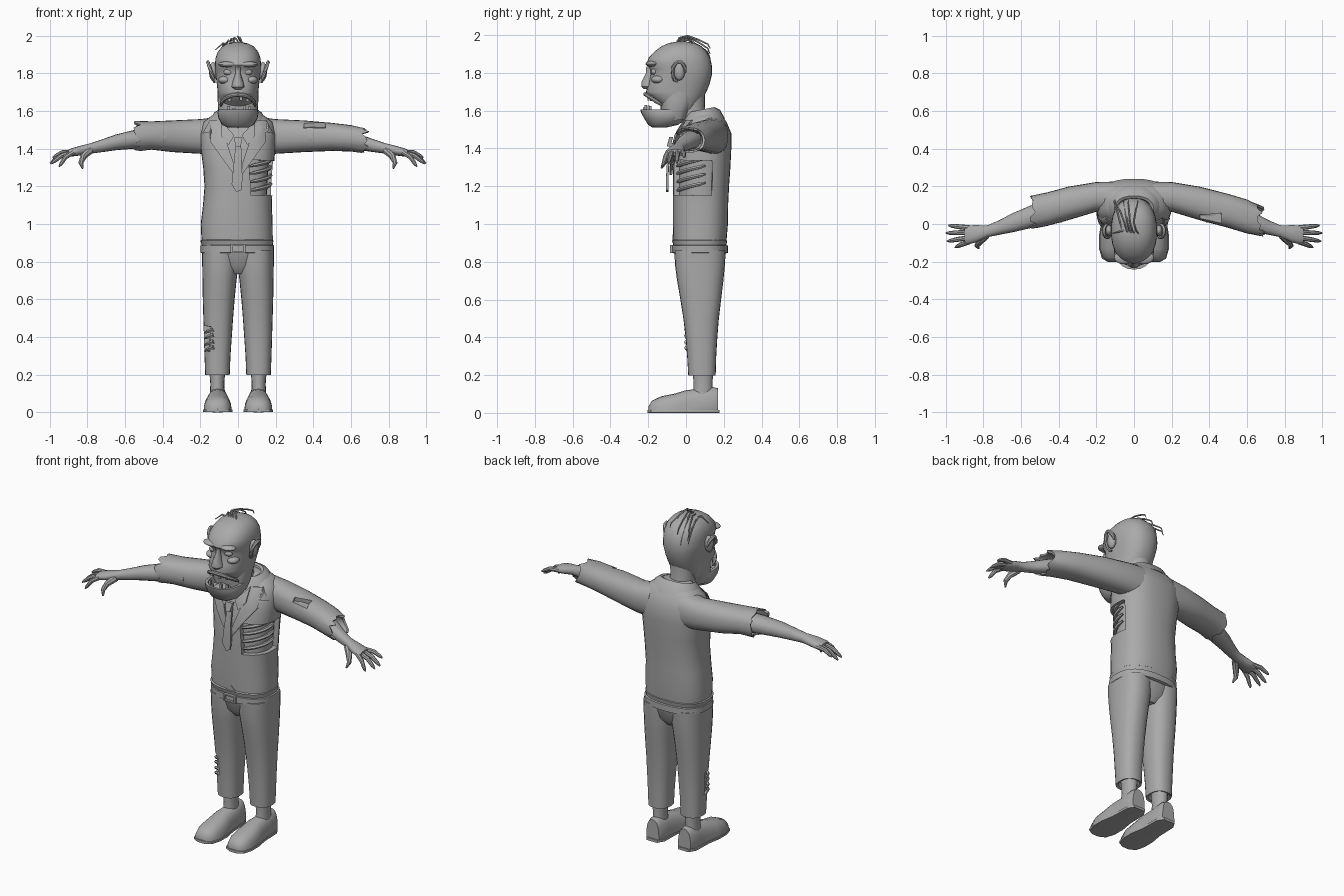
import bpy, bmesh, math, random
from mathutils import Vector

random.seed(4)
grey = bpy.data.materials.new("grey")
grey.diffuse_color = (0.4, 0.4, 0.4, 1)


def finish(name, bm):
    bmesh.ops.recalc_face_normals(bm, faces=bm.faces)
    me = bpy.data.meshes.new(name)
    bm.to_mesh(me)
    bm.free()
    me.materials.append(grey)
    ob = bpy.data.objects.new(name, me)
    bpy.context.collection.objects.link(ob)
    return ob


def skin(name, rings):
    """Bridge a list of point rings and cap both ends."""
    bm = bmesh.new()
    vs = [[bm.verts.new(p) for p in r] for r in rings]
    n = len(vs[0])
    for a, b in zip(vs, vs[1:]):
        for i in range(n):
            bm.faces.new((a[i], a[(i + 1) % n], b[(i + 1) % n], b[i]))
    bm.faces.new(vs[0])
    bm.faces.new(vs[-1])
    return finish(name, bm)


def loft(name, axis, rings, e=2.3, n=24, tilt=0, jag=0, jag_from=99, floor=None, flip=1):
    """Rings are (position on axis, u0, u1, v0, v1) rounded boxes."""
    out = []
    noise = [random.uniform(-jag, jag) for _ in range(n)]
    for k, (a, u0, u1, v0, v1) in enumerate(rings):
        pts = []
        for i in range(n):
            t = 2 * math.pi * i / n
            c, s = math.cos(t), math.sin(t)
            u = (u0 + u1) / 2 + (u1 - u0) / 2 * math.copysign(abs(c) ** (2 / e), c)
            v = (v0 + v1) / 2 + (v1 - v0) / 2 * math.copysign(abs(s) ** (2 / e), s)
            w = a + (noise[i] if k >= jag_from else 0)
            p = {"x": (w, u, v), "y": (u, w, v), "z": (u, v, w + tilt * (v - 0.08))}[axis]
            z = p[2] if floor is None else max(p[2], floor)
            pts.append((p[0] * flip, p[1], z))
        out.append(pts)
    return skin(name, out)


def tube(name, pts, radii, n=8):
    pts = [Vector(p) for p in pts]
    rings = []
    for i, p in enumerate(pts):
        d = pts[min(i + 1, len(pts) - 1)] - pts[max(i - 1, 0)]
        q = d.to_track_quat('Z', 'Y')
        rings.append([p + q @ Vector((math.cos(2 * math.pi * j / n), math.sin(2 * math.pi * j / n), 0)) * radii[i]
                      for j in range(n)])
    return skin(name, rings)


def ball(name, loc, size, n=16):
    bm = bmesh.new()
    bmesh.ops.create_uvsphere(bm, u_segments=n, v_segments=n // 2 + 2, radius=1)
    bmesh.ops.scale(bm, vec=size, verts=bm.verts)
    bmesh.ops.translate(bm, vec=loc, verts=bm.verts)
    return finish(name, bm)


def box(name, lo, hi, wobble=0):
    bm = bmesh.new()
    bmesh.ops.create_cube(bm, size=1)
    for v in bm.verts:
        v.co = [l + (h - l) * (c + 0.5) + random.uniform(-wobble, wobble) for c, l, h in zip(v.co, lo, hi)]
    return finish(name, bm)


def cut(ob, lo, hi, wobble):
    """Torn hole: subtract an uneven box and discard it."""
    c = box("tear_cutter", lo, hi, wobble)
    m = ob.modifiers.new("tear", 'BOOLEAN')
    m.operation, m.solver, m.object = 'DIFFERENCE', 'EXACT', c
    bpy.context.view_layer.objects.active = ob
    bpy.ops.object.modifier_apply(modifier="tear")
    bpy.data.objects.remove(c)


# Shirt body
TORSO = [(.895, -.193, .185, -.066, .213), (1.0, -.198, .184, -.07, .222), (1.1, -.186, .18, -.07, .223),
         (1.2, -.178, .184, -.07, .228), (1.3, -.185, .19, -.068, .235), (1.4, -.198, .198, -.055, .24),
         (1.48, -.2, .2, -.033, .24), (1.54, -.185, .185, .0, .215), (1.575, -.14, .14, .025, .19),
         (1.6, -.09, .09, .04, .16)]
shirt = loft("shirt", "z", TORSO, 2.5, 32)


def front(x, z):
    """Depth of the chest surface at x, z."""
    for a, b in zip(TORSO, TORSO[1:]):
        if z <= b[0] or b is TORSO[-1]:
            f = min(max((z - a[0]) / (b[0] - a[0]), 0), 1)
            x0, x1, y0, y1 = [p + (q - p) * f for p, q in zip(a[1:], b[1:])]
            k = min(abs((2 * x - x0 - x1) / (x1 - x0)), .97)
            return (y0 + y1) / 2 - (y1 - y0) / 2 * (1 - k ** 2.5) ** .4


def plate(name, pts, off=.008, thick=.007):
    """Cloth panel outlined in x, z and laid over the chest."""
    bm = bmesh.new()
    bm.faces.new([bm.verts.new((x, 0, z)) for x, z in pts])
    bmesh.ops.triangulate(bm, faces=bm.faces)
    bmesh.ops.subdivide_edges(bm, edges=bm.edges, cuts=2, use_grid_fill=True)
    for v in bm.verts:
        v.co.y = front(v.co.x, v.co.z) - off
    bmesh.ops.solidify(bm, geom=bm.faces[:], thickness=thick)
    return finish(name, bm)


# Torn chest with ribs
cut(shirt, (.06, -.2, 1.15), (.3, .13, 1.34), .012)
loft("chest_flesh", "z", [(z, x0 + .03, x1 - .028, y0 + .028, y1 - .03) for z, x0, x1, y0, y1 in TORSO[2:6]], 2.4)
for z in (1.19, 1.235, 1.28, 1.32):
    tube("rib", [(.004 + .168 * math.sin(t), .08 - .134 * math.cos(t), z + .03 * (t - .8))
                 for t in [.35 + .2 * k for k in range(8)]], [.006] + [.011] * 6 + [.006], 6)

# Collar, lapels, tie
loft("collar", "z", [(1.535, -.155, .155, -.035, .205), (1.585, -.13, .13, -.005, .18), (1.605, -.105, .105, .01, .15),
                     (1.6, -.092, .092, .015, .138), (1.55, -.085, .085, .02, .125)], 2.2, tilt=.2)
for s in (-1, 1):
    plate("lapel", [(s * x, z) for x, z in [(.1, 1.55), (.15, 1.55), (.19, 1.48), (.14, 1.49), (.15, 1.44),
                                            (.02, 1.26), (.015, 1.3)]], .012)
    plate("shirt_collar_tip", [(s * x, z) for x, z in [(.02, 1.47), (.09, 1.55), (.09, 1.47), (.05, 1.42)]], .018)
plate("tie", [(-.012, 1.43), (.016, 1.43), (.024, 1.24), (.018, 1.18), (-.008, 1.17), (-.034, 1.21)], .024, .012)
plate("tie_knot", [(-.022, 1.46), (.024, 1.46), (.014, 1.41), (-.012, 1.41)], .03, .02)
plate("shirt_gap", [(-.035, .915), (.035, .915), (0, .945)], .004, .004)

# Sleeves
SLEEVE = [(.1, .05, .225, 1.365, 1.57), (.2, .065, .223, 1.373, 1.557), (.35, .02, .198, 1.382, 1.55)]
left = loft("left_sleeve", "x", SLEEVE + [(.5, -.02, .16, 1.388, 1.537), (.6, -.05, .13, 1.385, 1.525),
            (.675, -.066, .1, 1.378, 1.51), (.67, -.056, .088, 1.388, 1.5), (.6, -.04, .08, 1.395, 1.495)],
            jag=.022, jag_from=5)
cut(left, (.355, -.08, 1.505), (.465, .055, 1.6), .008)
right = loft("right_sleeve", "x", SLEEVE + [(.46, -.01, .168, 1.395, 1.545), (.535, -.024, .15, 1.388, 1.548),
             (.53, -.014, .14, 1.398, 1.536), (.46, .0, .12, 1.405, 1.52)], jag=.02, jag_from=4, flip=-1)

# Arms and hands
for s in (-1, 1):
    loft("arm", "x", [(.38, .01, .15, 1.405, 1.52), (.55, -.022, .098, 1.4, 1.5), (.65, -.045, .055, 1.392, 1.475),
                      (.72, -.058, .018, 1.382, 1.45), (.78, -.07, -.008, 1.374, 1.43),
                      (.84, -.098, -.006, 1.364, 1.415), (.885, -.108, -.008, 1.358, 1.402),
                      (.9, -.1, -.015, 1.362, 1.396)], 2.2, 16, flip=s)
    for y, tip in ((-.02, (.985, -.008, 1.352)), (-.045, (.998, -.048, 1.322)),
                   (-.072, (.993, -.092, 1.32)), (-.094, (.95, -.124, 1.305))):
        base = Vector((.875, y, 1.382))
        tip = Vector(tip)
        mid = (base + tip) / 2 + Vector((.004, 0, .012))
        tube("finger", [(s * p[0], p[1], p[2]) for p in (base, mid, mid.lerp(tip, .7), tip)], [.014, .013, .01, .004])
    tube("thumb", [(s * x, y, z) for x, y, z in ((.785, -.06, 1.39), (.82, -.095, 1.36), (.835, -.115, 1.325),
                                                 (.825, -.13, 1.295))], [.02, .018, .013, .005])

# Belt and shirt hem
loft("belt", "z", [(.845, -.192, .187, -.066, .215), (.848, -.198, .192, -.073, .222),
                   (.885, -.198, .192, -.073, .222), (.888, -.19, .186, -.066, .214)], 2.5, 32)
loft("waistband", "z", [(.87, -.188, .183, -.062, .21), (.912, -.2, .188, -.074, .218), (.918, -.19, .18, -.066, .21)],
     2.5, 32)
for lo, hi in (((-.04, -.086, .846), (-.03, -.068, .89)), ((.03, -.086, .846), (.04, -.068, .89)),
               ((-.04, -.086, .846), (.04, -.068, .854)), ((-.04, -.086, .882), (.04, -.068, .89))):
    box("buckle", lo, hi)

# Trousers, ankles, shoes
loft("trouser_hips", "z", [(.735, -.05, .05, -.01, .16), (.78, -.14, .14, -.045, .195), (.87, -.19, .186, -.062, .21)], 2.4)
for s in (-1, 1):
    leg = loft("trouser_leg", "z", [(.23, .065, .15, .035, .135), (.203, .055, .162, .025, .145),
               (.198, .044, .174, .012, .157), (.3, .04, .178, .006, .16), (.4, .033, .181, -.002, .166),
               (.5, .026, .184, -.014, .174), (.6, .018, .187, -.03, .186), (.7, .008, .189, -.047, .198),
               (.78, -.002, .19, -.058, .206), (.86, -.002, .19, -.062, .21)], 2.4, flip=s)
    if s < 0:
        cut(leg, (-.25, -.05, .32), (-.145, .075, .46), .014)
        for z in (.345, .375, .41, .44):
            tube("torn_shred", [(-.13, .0, z), (-.165, .02, z - .012), (-.178, .05, z - .02)], [.012, .009, .003], 5)
    loft("ankle", "z", [(.08, .07, .15, .035, .145), (.15, .073, .147, .04, .14), (.24, .066, .154, .035, .145)],
         2, 16, flip=s)
    loft("shoe", "y", [(-.198, .08, .14, -.03, .035), (-.18, .052, .166, -.06, .065), (-.13, .035, .182, -.08, .088),
                       (-.06, .034, .182, -.1, .102), (0, .043, .172, -.1, .12), (.08, .052, .162, -.1, .128),
                       (.14, .052, .162, -.1, .137), (.17, .065, .15, -.08, .13)], 2.5, 20, floor=.012, flip=s)
    loft("sole", "y", [(-.203, .085, .135, 0, .016), (-.185, .048, .17, 0, .016), (-.13, .03, .186, 0, .016),
                       (-.06, .029, .186, 0, .016), (.02, .043, .172, 0, .016), (.14, .046, .168, 0, .016),
                       (.178, .07, .145, 0, .016)], 9, 16, flip=s)

# Neck and head
loft("neck", "z", [(1.46, -.085, .085, .0, .14), (1.54, -.072, .072, -.025, .115), (1.62, -.07, .07, -.045, .1),
                   (1.7, -.08, .08, -.06, .1)], 2)
loft("head", "z", [(1.61, -.085, .085, -.115, .05), (1.65, -.1, .1, -.16, .08), (1.685, -.106, .106, -.205, .1),
                   (1.70, -.108, .108, -.212, .108), (1.74, -.112, .112, -.2, .125), (1.79, -.119, .119, -.188, .137),
                   (1.82, -.121, .121, -.19, .138), (1.845, -.122, .122, -.21, .136), (1.88, -.12, .12, -.198, .128),
                   (1.915, -.107, .107, -.165, .108), (1.942, -.085, .085, -.128, .08), (1.958, -.056, .056, -.09, .045),
                   (1.966, -.02, .02, -.045, .0)], 2.3, 32)
loft("cheeks", "z", [(1.55, -.09, .09, -.12, .0), (1.6, -.106, .106, -.135, .02), (1.66, -.108, .108, -.135, .05),
                     (1.73, -.108, .108, -.14, .06)], 2.6)
loft("jaw", "z", [(1.512, -.055, .055, -.18, -.1), (1.525, -.082, .082, -.2, -.04), (1.56, -.104, .104, -.222, .0),
                  (1.59, -.109, .109, -.238, .01), (1.607, -.104, .104, -.242, .01), (1.607, -.088, .088, -.226, -.01),
                  (1.57, -.08, .08, -.21, -.03)], 2.3)
ball("tongue", (0, -.155, 1.578), (.045, .06, .018))
loft("nose", "z", [(1.715, -.02, .02, -.225, -.16), (1.728, -.034, .034, -.236, -.16), (1.75, -.03, .03, -.236, -.16),
                   (1.8, -.014, .014, -.212, -.16), (1.835, -.016, .016, -.21, -.16)], 2, 12)
tube("upper_lip", [(.092 * math.sin(t), -.12 - .095 * math.cos(t), 1.625 + .062 * math.cos(t))
                   for t in [-1.5 + .3 * k for k in range(11)]], [.006] + [.011] * 9 + [.006])
for x, y, z, h in ((-.05, -.2, 1.605, .022), (-.02, -.222, 1.6, .016), (.035, -.214, 1.605, .024), (.06, -.19, 1.605, .02),
                   (-.045, -.185, 1.66, .02), (.05, -.183, 1.66, .02), (.015, -.2, 1.665, .02)):
    box("tooth", (x - .008, y - .005, z - .01), (x + .008, y + .007, z + h))
for s in (-1, 1):
    ball("brow", (s * .052, -.178, 1.848), (.054, .036, .016))
    ball("eye", (s * .05, -.166, 1.806), (.027, .02, .017))
    ball("cheekbone", (s * .07, -.145, 1.765), (.035, .04, .022))
    # Ear: lobe plus rim
    ball("ear", (s * .132, -.035, 1.81), (.022, .03, .05))
    tube("ear_rim", [(s * (.142 + .018 * math.sin(t)), -.037 - .034 * math.cos(t), 1.805 + .055 * math.sin(t * 1.0))
                     for t in [-1.3 + .45 * k for k in range(11)]], [.006] + [.01] * 9 + [.006], 6)

# Loose hair strands
for x, dx, top, end in ((-.02, -.01, 1.99, 1.9), (-.05, -.05, 1.975, 1.88), (.0, .02, 1.996, 1.93),
                        (-.035, -.02, 1.985, 1.84), (-.075, -.03, 1.955, 1.86)):
    tube("hair_strand", [(x + .03, -.06, 1.945), (x + .012, -.035, top - .01), (x, .01, top),
                         (x + dx * .5, .07, (top * 2 + end) / 3), (x + dx, .115, (top + end * 2) / 3),
                         (x + dx, .128, end)], [.003, .005, .005, .005, .004, .002], 5)
tube("front_tuft", [(-.04, -.03, 1.95), (-.08, -.04, 1.96), (-.12, -.05, 1.925)], [.006, .005, .002], 5)

# Smooth shading with crisp edges
bpy.ops.object.select_all(action='SELECT')
bpy.context.view_layer.objects.active = shirt
bpy.ops.object.shade_smooth_by_angle(angle=math.radians(40))
